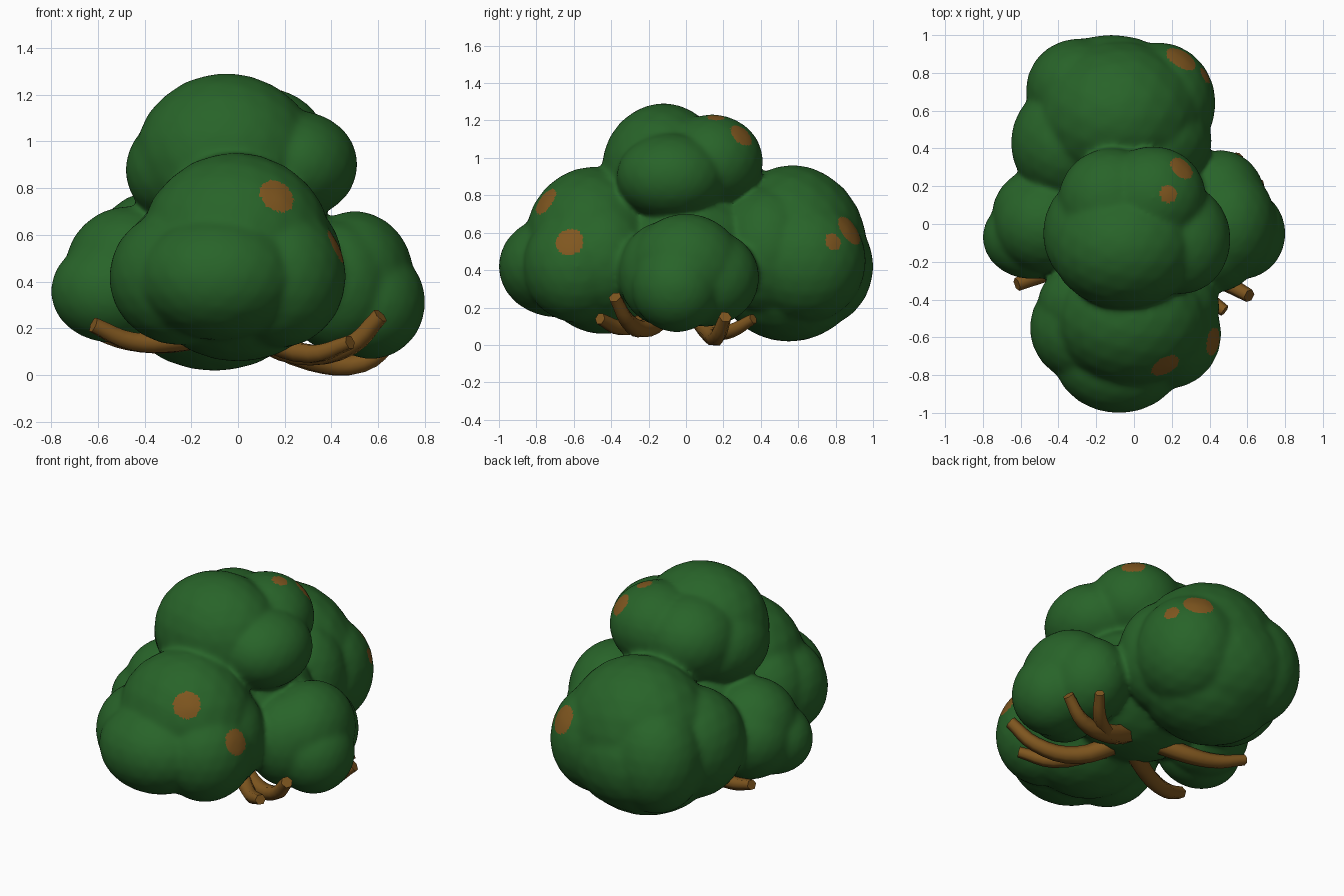
import bpy, bmesh
from mathutils import Vector, Matrix

if "Cube" in bpy.data.objects:
    bpy.data.objects.remove(bpy.data.objects["Cube"])

VOXEL = 0.014


def material(name, rgb):
    m = bpy.data.materials.new(name)
    m.diffuse_color = (*rgb, 1)
    m.use_nodes = True
    m.node_tree.nodes["Principled BSDF"].inputs["Base Color"].default_value = m.diffuse_color
    return m


GREEN = material("leaf_green", (0.021, 0.126, 0.022))
BARK = material("bark_brown", (0.215, 0.095, 0.014))


def foliage(name, lobes, patches):
    """Fuse ellipsoid lobes (centre, radii) into one leafy mass, then colour round patches."""
    bm = bmesh.new()
    for x, y, z, rx, ry, rz in lobes:
        m = Matrix.Translation((x, y, z)) @ Matrix.Diagonal((rx + .004, ry + .004, rz + .004, 1))
        bmesh.ops.create_icosphere(bm, subdivisions=3, radius=1, matrix=m)
    mesh = bpy.data.meshes.new(name)
    bm.to_mesh(mesh)
    bm.free()
    ob = bpy.data.objects.new(name, mesh)
    bpy.context.collection.objects.link(ob)
    r = ob.modifiers.new("fuse", 'REMESH')
    r.mode = 'VOXEL'
    r.voxel_size = VOXEL
    s = ob.modifiers.new("soften", 'SMOOTH')
    s.factor = 0.5
    s.iterations = 20
    deps = bpy.context.evaluated_depsgraph_get()
    final = bpy.data.meshes.new_from_object(ob.evaluated_get(deps))
    ob.modifiers.clear()
    ob.data = final
    final.materials.clear()
    final.materials.append(GREEN)
    final.materials.append(BARK)
    for p in final.polygons:
        p.material_index = 0
        p.use_smooth = True
    for x, y, z, rad in patches:
        # snap the centre to the surface, pull nearby vertices onto a clean rim
        c = min((v.co for v in final.vertices),
                key=lambda co: (co - Vector((x, y, z))).length).copy()
        for v in final.vertices:
            d = v.co - c
            if abs(d.length - rad) < 0.3 * VOXEL:
                v.co = c + d.normalized() * rad
        for p in final.polygons:
            if (p.center - c).length < rad:
                p.material_index = 1
    return ob


def branch(name, pts, r0, r1):
    """Tapered tube through the given points."""
    cu = bpy.data.curves.new(name, 'CURVE')
    cu.dimensions = '3D'
    cu.bevel_depth = 1
    cu.bevel_resolution = 1
    cu.resolution_u = 4
    cu.use_fill_caps = True
    sp = cu.splines.new('BEZIER')
    sp.bezier_points.add(len(pts) - 1)
    for i, (bp, p) in enumerate(zip(sp.bezier_points, pts)):
        bp.co = p
        bp.radius = r0 + (r1 - r0) * i / (len(pts) - 1)
        bp.handle_left_type = bp.handle_right_type = 'AUTO'
    cu.materials.append(BARK)
    ob = bpy.data.objects.new(name, cu)
    bpy.context.collection.objects.link(ob)


# Lobes of each leafy clump
front = [
    (-.01, -.50, .55, .41, .36, .40),
    (-.08, -.69, .42, .35, .31, .27),
    (-.25, -.55, .42, .30, .29, .29),
    (.18, -.58, .42, .28, .29, .30),
    (0, -.44, .36, .38, .33, .30),
    (.15, -.44, .46, .30, .27, .33),
    (-.18, -.43, .46, .33, .26, .30)]
back = [
    (-.08, .57, .50, .45, .40, .46),
    (-.10, .55, .32, .40, .36, .30),
    (-.12, .66, .42, .42, .34, .34),
    (-.34, .43, .46, .31, .32, .33),
    (-.29, .71, .45, .28, .27, .33),
    (.13, .64, .45, .30, .32, .33),
    (.10, .44, .50, .31, .28, .35)]
top = [
    (-.05, -.12, .93, .39, .33, .36),
    (-.22, -.05, .88, .26, .30, .24),
    (.25, -.08, .90, .26, .29, .23),
    (.10, .14, .98, .28, .27, .25),
    (-.12, .12, .95, .28, .28, .25)]
right = [
    (.50, 0, .42, .25, .30, .28),
    (.57, -.05, .31, .23, .24, .24),
    (.46, .11, .36, .24, .28, .26),
    (.43, -.11, .38, .24, .25, .28)]
left = [
    (-.47, 0, .45, .27, .26, .27),
    (-.54, -.07, .36, .26, .22, .22),
    (-.48, .05, .40, .27, .25, .26)]
core = [(0, .02, .48, .45, .42, .37)]

foliage("foliage", front + back + top + right + left + core, [
    (.178, -.76, .778, .08), (.42, -.62, .552, .077),
    (.24, .86, .60, .088), (.37, .775, .545, .047),
    (.24, .28, 1.10, .07), (.18, .16, 1.20, .047)])

# Branches poking out below
branch("front_right_branch", [(.04, -.08, .20), (.26, -.21, .09), (.48, -.31, .125), (.61, -.38, .255)], .06, .036)
branch("front_right_fork", [(.10, -.14, .16), (.32, -.34, .09), (.48, -.46, .14)], .055, .032)
branch("back_right_branch", [(.06, .04, .20), (.32, .13, .065), (.53, .17, .05), (.67, .21, .15)], .065, .035)
branch("back_right_fork", [(.32, .13, .065), (.46, .24, .075), (.56, .36, .14)], .05, .028)
branch("front_left_branch", [(-.04, -.08, .20), (-.28, -.20, .145), (-.46, -.26, .145), (-.62, -.32, .215)], .06, .036)
branch("back_left_branch", [(-.06, .05, .20), (-.28, .14, .14), (-.46, .19, .14), (-.63, .24, .19)], .06, .032)
